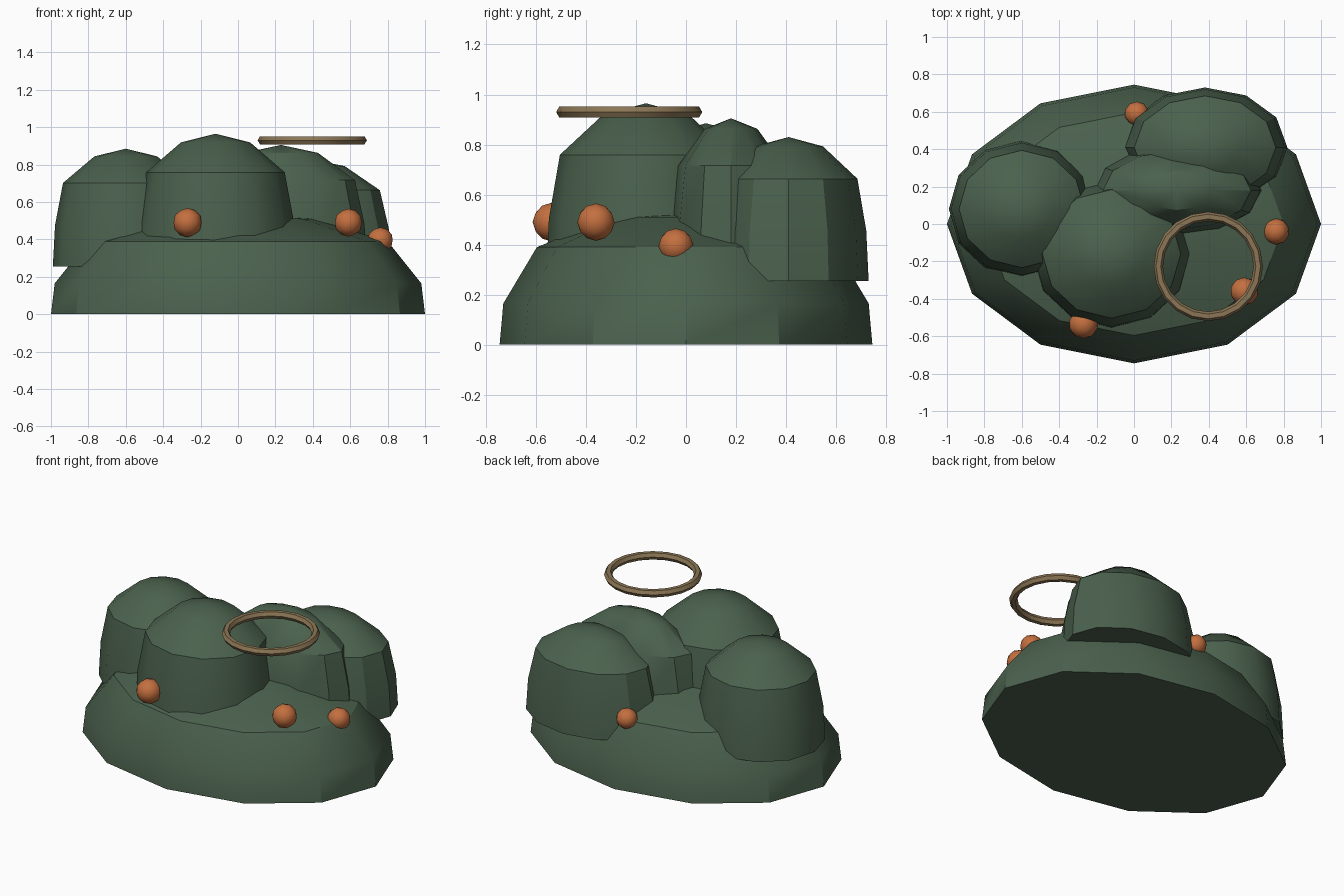
import bpy, math
from math import cos, sin, pi

if "Cube" in bpy.data.objects:
    bpy.data.objects.remove(bpy.data.objects["Cube"])


def material(name, rgb):
    m = bpy.data.materials.new(name)
    m.diffuse_color = (*rgb, 1)
    m.use_nodes = True
    m.node_tree.nodes["Principled BSDF"].inputs["Base Color"].default_value = m.diffuse_color
    return m


GREEN = material("moss_green", (0.07, 0.12, 0.075))
ORANGE = material("berry_orange", (0.55, 0.16, 0.05))
TAN = material("ring_tan", (0.26, 0.18, 0.09))


def finish(ob, name, mat):
    ob.name = name
    ob.data.materials.append(mat)
    bpy.ops.object.select_all(action='DESELECT')
    ob.select_set(True)
    bpy.context.view_layer.objects.active = ob
    bpy.ops.object.shade_smooth_by_angle(angle=math.radians(32))


def lathe(name, center, rx, ry, profile, sides=12):
    """Closed elliptical body from (radius fraction, height) rings and an apex."""
    cx, cy = center
    rings, top = profile[:-1], profile[-1][1]
    verts = [(cx + rx * r * cos(2 * pi * i / sides),
              cy + ry * r * sin(2 * pi * i / sides), z)
             for r, z in rings for i in range(sides)]
    verts.append((cx, cy, top))
    faces = [tuple(reversed(range(sides)))]
    for k in range(len(rings) - 1):
        for i in range(sides):
            j = (i + 1) % sides
            a, b = k * sides, (k + 1) * sides
            faces.append((a + i, a + j, b + j, b + i))
    last = (len(rings) - 1) * sides
    faces += [(last + i, last + (i + 1) % sides, len(verts) - 1) for i in range(sides)]
    me = bpy.data.meshes.new(name)
    me.from_pydata(verts, [], faces)
    ob = bpy.data.objects.new(name, me)
    bpy.context.collection.objects.link(ob)
    finish(ob, name, GREEN)


# Low mound
lathe("base_mound", (0, 0), 1.0, 0.745,
      [(1, 0), (0.98, 0.165), (0.8, 0.39), (0.4, 0.51), (0, 0.535)])

# Four rounded lobes on the mound
LOBE = [(1, 0), (0.97, 0.35), (0.86, 0.71), (0.43, 0.935), (0, 1)]
for name, center, rx, ry, top in [
        ("front_lobe", (-0.12, -0.16), 0.43, 0.40, 0.965),
        ("left_lobe", (-0.6, 0.08), 0.39, 0.365, 0.885),
        ("middle_lobe", (0.23, 0.18), 0.46, 0.245, 0.905),
        ("back_lobe", (0.38, 0.41), 0.44, 0.32, 0.83)]:
    lathe(name, center, rx, ry, [(r, 0.255 + h * (top - 0.255)) for r, h in LOBE])

# Berries
for i, (x, y, z, r) in enumerate([(-0.27, -0.535, 0.49, 0.078), (0.59, -0.36, 0.49, 0.075),
                                  (0.76, -0.04, 0.395, 0.07), (0.015, 0.59, 0.40, 0.065)]):
    bpy.ops.mesh.primitive_ico_sphere_add(subdivisions=2, radius=r, location=(x, y, z))
    finish(bpy.context.object, f"berry_{i + 1}", ORANGE)

# Floating ring
bpy.ops.mesh.primitive_torus_add(major_segments=20, minor_segments=6, major_radius=0.267,
                                 minor_radius=0.025, location=(0.397, -0.227, 0.93))
finish(bpy.context.object, "floating_ring", TAN)
